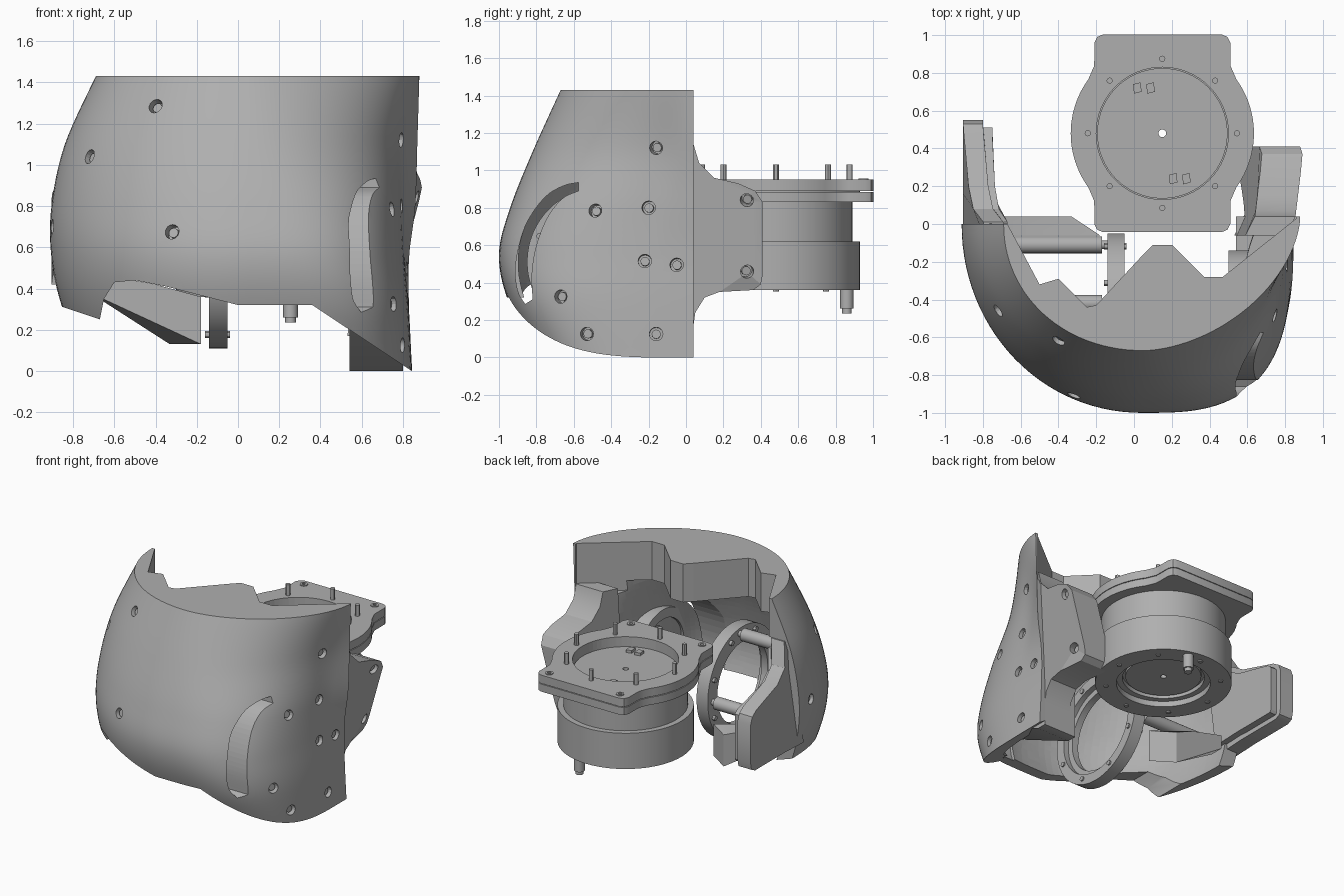
import bpy, bmesh, math
from mathutils import Vector

old = bpy.data.objects.get("Cube")
if old:
    bpy.data.objects.remove(old)

grey = bpy.data.materials.new("machined grey")
grey.use_nodes = True
grey.diffuse_color = (0.43, 0.43, 0.43, 1)
grey.node_tree.nodes["Principled BSDF"].inputs["Base Color"].default_value = grey.diffuse_color


def finish(name, bm, helper=False):
    bmesh.ops.recalc_face_normals(bm, faces=bm.faces[:])
    me = bpy.data.meshes.new(name)
    bm.to_mesh(me)
    bm.free()
    me.materials.append(grey)
    ob = bpy.data.objects.new(name, me)
    bpy.context.collection.objects.link(ob)
    ob.hide_render = helper
    if not helper:
        smooth(ob)
    return ob


def smooth(ob):
    bpy.ops.object.select_all(action='DESELECT')
    ob.select_set(True)
    bpy.context.view_layer.objects.active = ob
    bpy.ops.object.shade_smooth_by_angle(angle=math.radians(30))


def loft(name, rings, helper=False):
    bm = bmesh.new()
    rows = [[bm.verts.new(p) for p in ring] for ring in rings]
    for a, b in zip(rows, rows[1:]):
        for i in range(len(a)):
            j = (i + 1) % len(a)
            bm.faces.new((a[i], a[j], b[j], b[i]))
    bm.faces.new(rows[0])
    bm.faces.new(rows[-1][::-1])
    return finish(name, bm, helper)


def prism(name, pts, axis, lo, hi, helper=False, warp=None):
    place = {'X': lambda p, h: (h, p[0], p[1]),
             'Y': lambda p, h: (p[0], h, p[1]),
             'Z': lambda p, h: (p[0], p[1], h)}[axis]
    rings = [[Vector(place(p, h)) for p in pts] for h in (lo, hi)]
    if warp:
        rings = [[warp(p) for p in r] for r in rings]
    return loft(name, rings, helper)


def circle(cx, cy, r, n=48):
    return [(cx + r * math.cos(2 * math.pi * i / n), cy + r * math.sin(2 * math.pi * i / n))
            for i in range(n)]


def rod(name, c, r, axis, lo, hi, n=20, helper=False):
    return prism(name, circle(*c, r, n), axis, lo, hi, helper)


def lathe(name, c, axis, profile, n=64):
    # closed ring profile given as (radius, height) pairs
    bm = bmesh.new()
    rows = []
    for r, h in profile:
        pts = circle(*c, r, n)
        rows.append([bm.verts.new((h, *p) if axis == 'X' else (*p, h)) for p in pts])
    for a, b in zip(rows, rows[1:] + rows[:1]):
        for i in range(n):
            j = (i + 1) % n
            bm.faces.new((a[i], a[j], b[j], b[i]))
    return finish(name, bm)


def cut(ob, cutter):
    m = ob.modifiers.new("cut", 'BOOLEAN')
    m.operation, m.solver, m.object = 'DIFFERENCE', 'EXACT', cutter
    bpy.ops.object.select_all(action='DESELECT')
    bpy.context.view_layer.objects.active = ob
    bpy.ops.object.modifier_apply(modifier=m.name)
    bpy.data.objects.remove(cutter)


def spline(keys, t):
    i = min(int(t), len(keys) - 2)
    f = t - i
    a, b, c, d = (keys[max(0, min(len(keys) - 1, i + k))] for k in (-1, 0, 1, 2))
    return [q + .5 * f * (r - p + f * (2*p - 5*q + 4*r - s + f * (3*(q - r) + s - p)))
            for p, q, r, s in zip(a, b, c, d)]


# Outer shell: stacked sections (height, left edge, front edge, right edge, fullness, rear flare)
KEYS = [(1.43, -.69, -.67, .88, 1.75, 0), (1.1, -.84, -.82, .805, 2.1, .065), (.8, -.905, -.94, .8, 2.7, .06),
        (.55, -.905, -1.0, .81, 3.1, .02), (.3, -.85, -.95, .83, 3.6, 0), (0, -.72, -.8, .845, 3.8, 0)]


def section(t, wall=0, front_wall=0, right_wall=0):
    z, xl, yf, xr, p, flare = spline(KEYS, t)
    xl, yf, xr, mid, n = xl + wall, yf + front_wall, xr - right_wall, .05, 28
    pts = []
    for i in range(2 * n + 1):
        a = math.pi * i / (2 * n)
        c, s = math.cos(a), math.sin(a)
        left = c > 0
        e = 2 / (2.05 if left else p)
        y0 = 0 if left else .04
        half = (mid - xl) if left else (xr - mid)
        x = mid - math.copysign(abs(c) ** e, c) * half
        y = y0 + (yf - y0) * s ** e
        if not left:
            x += flare * max(0, (y + .2) / .24) ** 2
        pts.append(Vector((x, y, z)))
    if wall:
        pts += [Vector((pts[-1].x, .4, z)), Vector((xl, .4, z))]
    return pts


shell = loft("front_shell", [section(i * 5 / 40) for i in range(41)])
rings = [section(.85 + i * 4.15 / 30, .11, .08, .19) for i in range(31)]
rings.append([p - Vector((0, 0, .2)) for p in rings[-1]])
cut(shell, loft("cavity", rings, True))
cut(shell, prism("top_notch", [(-.67, .3), (-.67, 0), (-.5, -.32), (-.4, -.29), (-.25, -.44), (-.2, -.43),
    (.05, -.16), (.1, -.11), (.2, -.11), (.37, -.28), (.47, -.28), (.86, .03), (.86, .3)],
    'Z', 1.08, 1.6, True))
cut(shell, prism("lower_arch", [(-1.2, .42), (-.85, .31), (-.67, .25), (-.65, .35), (-.6, .43), (-.5, .44),
    (-.35, .41), (0, .32), (.36, .32), (.85, -.005), (.85, -.5), (-1.2, -.5)], 'Y', -1.5, .6, True))
# Curved slot between two smooth edges
outer = [(-.575, .935), (-.66, .915), (-.76, .85), (-.86, .7), (-.91, .5), (-.9, .36), (-.86, .285)]
inner = [(-.82, .31), (-.825, .45), (-.8, .6), (-.74, .75), (-.66, .85), (-.575, .89)]
cut(shell, prism("slot", [spline(e, i * (len(e) - 1) / 24) for e in (outer, inner) for i in range(25)],
                 'X', .3, 1.3, True))


# Ears that carry the joints on both sides
def tilt(p):
    d = p.y - .04
    low = min(0, p.z - .9)
    return p + Vector(((.12 if d > 0 else .5) * d + (.08 + .55 * max(0, d)) * low, 0, 0))


ear = prism("left_ear", [(-.06, .17), (.04, .17), (.05, .24), (.1, .32), (.18, .35), (.36, .36), (.4, .39),
    (.41, .44), (.41, .83), (.37, .89), (.28, .93), (.15, .96), (.07, 1.04), (.04, 1.14), (-.06, 1.14)],
    'X', .64, .855, warp=tilt)
lean = lambda p: p + Vector((max(0, p.z - .85) * .36, 0, 0))
wing = [(-.06, .42), (.16, .43), (.5, .43), (.54, .45), (.55, .5), (.55, .78), (.53, .83),
        (.48, .86), (.2, .93), (.08, 1.0), (.01, 1.15), (-.06, 1.15)]
prism("right_wing", wing, 'X', -.905, -.8, warp=lean)
prism("right_wing_liner", [(min(y, .51), .65 + (z - .65) * .85) for y, z in wing], 'X', -.8, -.75, warp=lean)
prism("left_foot", [(.04, 0), (-.03, 0), (-.46, .2), (-.46, .4), (.04, .4)], 'X', .54, .8)
prism("right_rail", [(-.72, .38), (-.18, .13), (-.18, .36), (-.4, .42), (-.72, .48)], 'Y', -.06, .04,
      warp=lambda p: p - Vector((max(0, p.x + .6) * max(0, p.y) * 9, 0, 0)))

# Countersunk screws, drilled along the surface normal
side = [(-.16, 1.12), (-.2, .8), (-.485, .785), (-.22, .515), (-.05, .495), (-.67, .325), (-.53, .125),
        (-.16, .125), (.325, .84), (.325, .46)]
front = [(-.4, 1.285), (-.72, 1.04), (-.32, .675)]
shots = [((2, y, z), (-1, 0, 0)) for y, z in side] + [((x, -2, z), (0, 1, 0)) for x, z in front]
shots.append(((-2, -.15, .7), (1, 0, 0)))


def peg(name, at, normal, r, lo, hi, helper=False):
    q = normal.to_track_quat('Z', 'Y')
    return loft(name, [[at + q @ Vector((x, y, h)) for x, y in circle(0, 0, r, 16)] for h in (lo, hi)], helper)


hits = []
for origin, way in shots:
    bpy.context.view_layer.update()
    found = []
    for ob in (ear, shell):
        ok, at, normal, _ = ob.ray_cast(Vector(origin), Vector(way))
        if ok:
            found.append(((at - Vector(origin)).length, ob, at, normal))
    if found:
        hits.append(min(found, key=lambda h: h[0])[1:])
for ob, at, normal in hits:
    cut(ob, peg("drill", at, normal, .036, -.05, .06, True))
    peg("screw_head", at, normal, .024, -.06, -.02)
smooth(shell)
smooth(ear)

# Joint rings inside the shell and their spacer rods
lathe("right_joint_ring", (-.45, .51), 'X', [(.4, -.14), (.4, -.05), (.33, -.05), (.33, -.09), (.29, -.09), (.29, -.14)])
lathe("left_joint_ring", (-.45, .55), 'X', [(.31, .5), (.31, .62), (.17, .62), (.17, .56), (.24, .56), (.24, .5)])
for c in [(-.42, .87), (-.11, .49)]:
    rod("spacer_rod", c, .045, 'X', -.76, -.17)
    rod("spacer_tip", c, .022, 'X', -.19, -.05)
for i in range(8):
    a = math.pi * (i + .5) / 4
    rod("ring_bolt", (-.45 + .36 * math.cos(a), .51 + .36 * math.sin(a)), .017, 'X', -.16, -.04, 12)

# Rear motor: stepped can, flange plates, disc and pins
C = (.15, .48)
lathe("motor_can_upper", C, 'Z', [(.41, .6), (.41, .84), (.35, .84), (.35, .6)])
lathe("motor_can_lower", C, 'Z', [(.45, .36), (.45, .62), (.2, .62), (.2, .43), (.27, .43), (.27, .4), (.31, .4), (.31, .36)])
lathe("motor_output_disc", C, 'Z', [(.25, .41), (.25, .44), (.02, .44), (.02, .41)])
edge = circle(0, 0, .485, 120)[:13]
edge += [(.375, .325), (.362, .355), (.36, .39), (.36, .48), (.345, .51), (.315, .523)]
half = edge + [(-x, y) for x, y in edge[::-1]]
outline = [(C[0] + x, C[1] + y) for x, y in half + [(-x, -y) for x, y in half[1:-1]]]
for name, lo, hi in [("flange_lower", .83, .885), ("flange_upper", .89, .95)]:
    plate = prism(name, outline, 'Z', lo, hi)
    cut(plate, rod("bore", C, .35, 'Z', .7, 1.1, 64, True))
    smooth(plate)
lathe("flange_gasket", C, 'Z', [(.45, .88), (.45, .9), (.35, .9), (.35, .88)])
lathe("motor_top_disc", C, 'Z', [(.345, .85), (.345, .88), (.02, .88), (.02, .85)])
for i in range(8):
    a = math.pi * i / 4
    rod("flange_pin", (C[0] + .395 * math.cos(a), C[1] + .395 * math.sin(a)), .016, 'Z', .94, 1.03, 12)
    rod("base_bolt", (C[0] + .38 * math.cos(a), C[1] + .38 * math.sin(a)), .016, 'Z', .352, .37, 12)
for sx in (-.285, .285):
    for sy in (-.47, .47):
        lathe("flange_screw", (C[0] + sx, C[1] + sy), 'Z', [(.027, .94), (.027, .956), (.012, .956), (.012, .94)], 16)
for s in (-1, 1):
    for k in (.02, .09):
        x, y = C[0] + s * (.04 + k), C[1] - s * .24
        prism("disc_clip", [(x - .02, y - .03), (x + .02, y - .02), (x + .015, y + .03), (x - .025, y + .02)], 'Z', .87, .9)
rod("cable_plug", (.255, .86), .036, 'Z', .26, .38)
rod("cable_plug_tip", (.255, .86), .026, 'Z', .235, .27)
